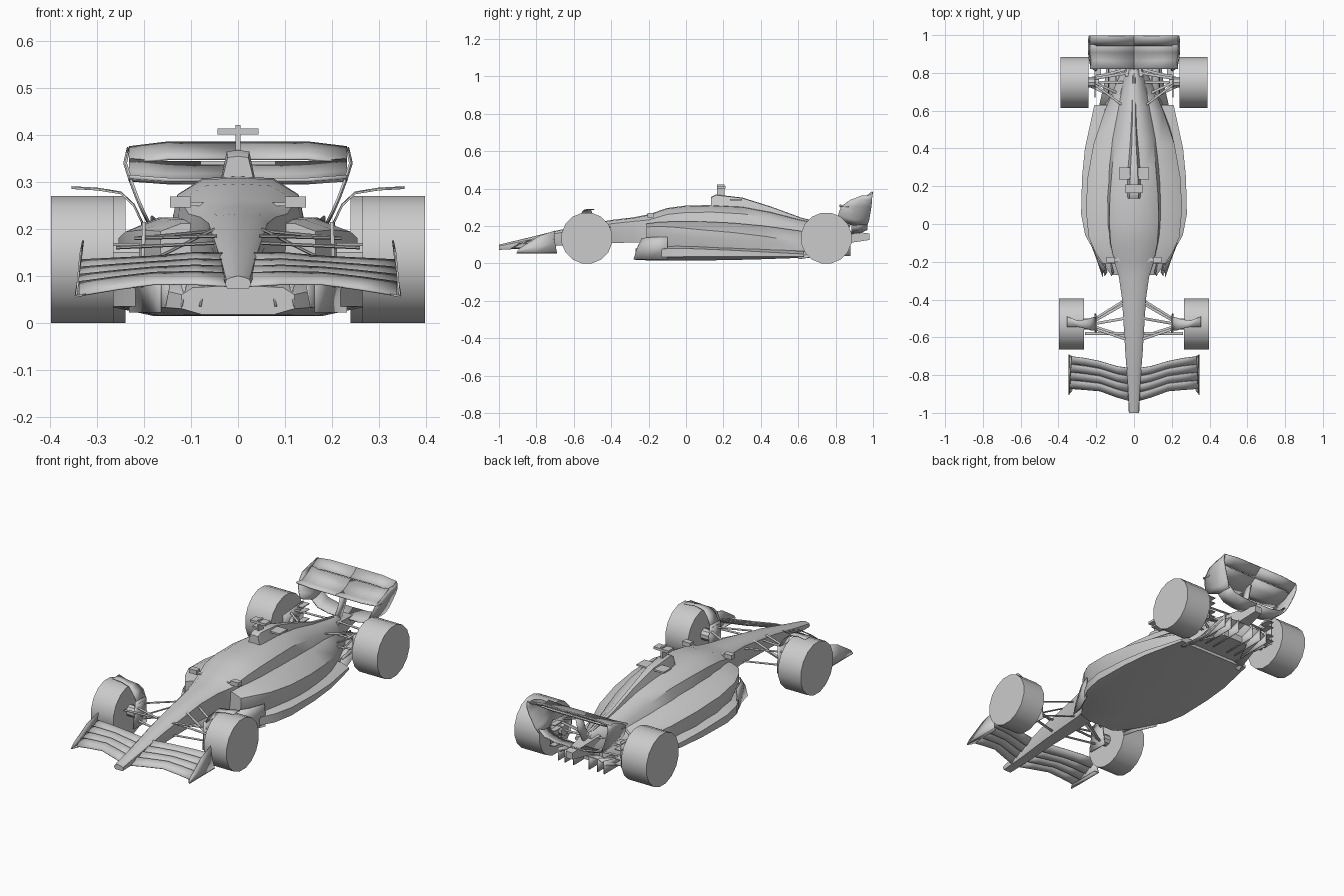
import bpy, bmesh, math


def make(name, verts, faces, mirror=False, thick=0, angle=35):
    me = bpy.data.meshes.new(name)
    me.from_pydata(verts, [], faces)
    bm = bmesh.new()
    bm.from_mesh(me)
    bmesh.ops.recalc_face_normals(bm, faces=bm.faces)
    bm.to_mesh(me)
    bm.free()
    for p in me.polygons:
        p.use_smooth = True
    me.set_sharp_from_angle(angle=math.radians(angle))
    ob = bpy.data.objects.new(name, me)
    bpy.context.collection.objects.link(ob)
    if thick:
        m = ob.modifiers.new("thickness", 'SOLIDIFY')
        m.thickness, m.offset = thick, 0
    if mirror:
        m = ob.modifiers.new("mirror", 'MIRROR')
        m.use_mirror_merge = False
    return ob


def loft(name, rings, mirror=False, angle=35):
    n = len(rings[0])
    faces = [(i*n + j, i*n + (j+1) % n, (i+1)*n + (j+1) % n, (i+1)*n + j)
             for i in range(len(rings)-1) for j in range(n)]
    faces += [tuple(range(n)), tuple(range(len(rings)*n - n, len(rings)*n))]
    return make(name, [p for r in rings for p in r], faces, mirror, 0, angle)


def sheet(name, rows, thick=0.004, mirror=True):
    n = len(rows[0])
    faces = [(i*n + j, i*n + j+1, (i+1)*n + j+1, (i+1)*n + j)
             for i in range(len(rows)-1) for j in range(n-1)]
    return make(name, [p for r in rows for p in r], faces, mirror, thick)


def section(y, half):
    """Full ring from a half outline running top centre to bottom centre."""
    return [(x, y, z) for x, z in half] + [(-x, y, z) for x, z in half[-2:0:-1]]


def box(name, x0, x1, y0, y1, z0, z1, mirror=False):
    loft(name, [[(x, y0, z0), (x, y1, z0), (x, y1, z1), (x, y0, z1)] for x in (x0, x1)], mirror)


def disc(x, y, z, r, n=16, squash=1.0):
    a = [(k + .5)*2*math.pi/n for k in range(n)]
    return [(x, y + r*math.cos(t), z + r*squash*math.sin(t)) for t in a]


def rod(name, a, b, r=0.008, squash=0.5):
    loft(name, [disc(*a, r, 8, squash), disc(*b, r, 8, squash)], True)


# Nose, cockpit and engine cover: y, top width/height, shoulder, bottom
body = [
    (-1.00, .016, .100, .025, .092, .022, .072),
    (-.85, .024, .136, .033, .123, .026, .080),
    (-.68, .033, .178, .046, .163, .032, .095),
    (-.40, .045, .232, .063, .212, .042, .108),
    (-.28, .060, .246, .080, .225, .060, .112),
    (-.20, .070, .262, .105, .232, .100, .110),
    (-.10, .068, .296, .124, .262, .130, .080),
    (.00, .075, .309, .130, .272, .160, .060),
    (.14, .075, .312, .128, .274, .170, .050),
    (.30, .060, .304, .115, .265, .170, .050),
    (.45, .045, .276, .100, .240, .150, .050),
    (.62, .030, .232, .075, .190, .110, .050),
    (.75, .022, .208, .050, .170, .075, .060),
    (.83, .016, .195, .032, .165, .040, .090)]
loft("main_body", [section(y, [(0, zt), (wt, zt - .004), (wm, zm),
                               (wm*.5 + wb*.5 + .004, (zm + zb)/2), (wb, zb), (0, zb)])
                   for y, wt, zt, wm, zm, wb, zb in body], angle=40)

# Air intake flowing back into the spine
spine = [(.135, .036, .022, .355), (.16, .036, .024, .368), (.30, .034, .018, .352),
         (.45, .028, .010, .305), (.62, .020, .008, .243), (.80, .012, .006, .203)]
loft("air_intake_spine", [section(y, [(0, zt), (wt, zt - .003), (wb, zt - .06), (0, zt - .08)])
                          for y, wb, wt, zt in spine])

# Side pods: y, shoulder x/z, outer x/z, undercut x
pods = [(-.21, .12, .212, .165, .195, .130), (-.15, .14, .220, .205, .198, .160),
        (-.07, .16, .224, .240, .194, .195), (.08, .17, .224, .255, .180, .220),
        (.25, .16, .216, .245, .165, .225), (.42, .135, .200, .215, .145, .205),
        (.60, .095, .175, .155, .115, .165), (.72, .065, .150, .105, .100, .115),
        (.80, .040, .130, .070, .100, .075)]
loft("side_pods", [section(y, [(0, zi), (xi, zi), (xo, zo), (xo, zo - .045), (xu, .045), (0, .045)])
                   for y, xi, zi, xo, zo, xu in pods], angle=40)

# Floor: y, half width, edge top, edge bottom, underside
floor = [(-.27, .120, .060, .030, .018), (-.19, .185, .075, .035, .016), (-.06, .258, .080, .035, .015),
         (.05, .280, .078, .036, .015), (.25, .275, .070, .036, .018), (.40, .260, .062, .036, .022),
         (.63, .210, .050, .036, .030)]
loft("floor", [section(y, [(0, zt + .02), (w*.8, zt + .015), (w, zt), (w, ze), (w*.65, zb), (0, zb)])
               for y, w, zt, ze, zb in floor])

# Diffuser with vertical strakes
sheet("diffuser", [[(x*k, y, z + dz) for x, dz in ((0, 0), (.7, 0), (1, -.02))]
                   for y, k, z in ((.60, .19, .045), (.75, .155, .065), (.87, .14, .105))], .006)
for i, x in enumerate((.045, .095, .135)):
    sheet(f"diffuser_strake_{i}", [[(x, .68, .04), (x, .68, .065)], [(x, .88, .04), (x, .88, .11)]])

# Floor inlet fences
for i, x in enumerate((.08, .12, .155)):
    sheet(f"inlet_fence_{i}", [[(x, -.275, .035), (x - .012, -.255, .10)],
                               [(x + .025, -.13, .035), (x + .02, -.13, .11)]])
sheet("inlet_side_vane", [[(.165, -.28, .022), (.165, -.26, .085), (.150, -.235, .135)],
                          [(.185, -.20, .022), (.195, -.19, .09), (.195, -.18, .14)],
                          [(.23, -.10, .022), (.23, -.10, .09), (.225, -.10, .14)]])

# Wheels, axles and suspension arms
for pos, y, x0, x1 in (("front", -.53, .265, .398), ("rear", .75, .24, .388)):
    r = .135/math.cos(math.pi/16)
    loft(f"{pos}_wheel", [disc(x0, y, .135, r), disc(x1, y, .135, r)], True)
    loft(f"{pos}_axle", [disc(x0 - .055, y, .14, .03, 10), disc(x0 + .01, y, .14, .03, 10)], True)
arms = {"front_upper_arm_a": ((.045, -.61, .185), (.22, -.55, .180)),
        "front_upper_arm_b": ((.06, -.41, .195), (.22, -.51, .180)),
        "front_lower_arm_a": ((.035, -.60, .115), (.22, -.54, .105)),
        "front_lower_arm_b": ((.045, -.42, .120), (.22, -.52, .105)),
        "front_push_rod": ((.05, -.50, .200), (.22, -.53, .115)),
        "front_track_rod": ((.045, -.58, .170), (.26, -.58, .160)),
        "rear_upper_arm_a": ((.05, .62, .190), (.21, .74, .190)),
        "rear_upper_arm_b": ((.03, .80, .180), (.21, .77, .190)),
        "rear_lower_arm_a": ((.08, .66, .120), (.23, .73, .105)),
        "rear_lower_arm_b": ((.04, .82, .120), (.23, .77, .105)),
        "rear_pull_rod": ((.06, .68, .110), (.21, .75, .180)),
        "drive_shaft": ((.03, .75, .140), (.25, .75, .140))}
for name, (a, b) in arms.items():
    rod(name, a, b)

# Brake duct plates and the winglets over the front wheels
sheet("front_brake_duct", [[(.205, -.585, .075), (.200, -.57, .215)],
                           [(.205, -.475, .075), (.200, -.49, .215)]], .008)
sheet("front_wheel_winglet", [[(x, y0, z), (x, y1, z + .002)] for x, z, y0, y1 in
                              ((.198, .20, -.56, -.49), (.222, .25, -.565, -.495), (.25, .276, -.555, -.505),
                               (.30, .284, -.545, -.51), (.355, .287, -.545, -.49))])
sheet("rear_brake_duct", [[(.208, .67, .10), (.205, .67, .20)], [(.208, .84, .08), (.205, .84, .215)]])
for i, z in enumerate((.09, .12, .17, .20)):
    box(f"rear_duct_winglet_{i}", .175, .21, .79, .85, z, z + .004, True)

# Front wing: four stacked elements between nose and end plates
span = [(.02, -.938, -.765, .084, .140), (.09, -.918, -.755, .088, .142), (.18, -.885, -.728, .088, .134),
        (.26, -.878, -.712, .077, .130), (.338, -.872, -.702, .064, .126)]
for i in range(4):
    rows = []
    for x, y0, y1, z0, z1 in span:
        row = []
        for f in (0, .5, 1):
            t = (i + f*1.04)/4
            row.append((x, y0 + (y1 - y0)*t, z0 + (z1 - z0)*t + .010*f - .006 + .003*(f == 1)))
        rows.append(row)
    sheet(f"front_wing_element_{i}", rows)
sheet("front_wing_end_plate", [[(.345, -.905, .058), (.343, -.90, .068), (.342, -.89, .08)],
                               [(.346, -.80, .058), (.341, -.80, .09), (.336, -.79, .145)],
                               [(.344, -.69, .058), (.338, -.70, .11), (.330, -.70, .175)]])
sheet("front_wing_foot_plate", [[(.325, -.88, .060), (.347, -.905, .056)],
                                [(.325, -.70, .060), (.347, -.69, .056)]])

# Rear wing: main plane, flap, end plates and lower beam
wing = [(0, 0), (.15, 0), (.232, 1)]
sheet("rear_wing_main_plane", [[(x, y, z + .006*e) for y, z in
                                ((.82, .305), (.865, .299), (.91, .314), (.95, .341))] for x, e in wing], .008)
sheet("rear_wing_flap", [[(x, y, z - .010*e) for y, z in
                          ((.945, .349), (.97, .362), (.997, .384))] for x, e in wing], .006)
sheet("rear_wing_end_plate", [[(x, y0, z), (x + .003, (y0 + y1)/2, z), (x, y1, z + dz)] for x, z, y0, y1, dz in
                              ((.234, .362, .94, .997, .012), (.239, .340, .88, .995, 0),
                               (.228, .305, .83, .992, 0), (.213, .265, .815, .985, 0),
                               (.200, .235, .81, .98, 0), (.185, .205, .89, .97, 0))], .005)
sheet("rear_beam_wing", [[(x, .885, z), (x, .93, z + .003), (x, .97, z + .022)] for x, z in
                         ((0, .160), (.09, .162), (.15, .175), (.185, .205))], .006)
sheet("rear_wing_pylon", [[(0, .80, .17), (0, .86, .17)], [(0, .85, .24), (0, .90, .24)],
                          [(0, .87, .30), (0, .92, .315)]], .012, False)
loft("rear_crash_structure", [section(y, [(0, zt), (w, zt), (w, zb), (0, zb)]) for y, w, zt, zb in
                              ((.78, .045, .185, .09), (.88, .032, .172, .11), (.98, .02, .160, .125))])

# Mirrors, roof camera and small intake winglets
box("mirror", .10, .145, -.205, -.175, .246, .269, True)
box("mirror_stalk", .07, .102, -.20, -.18, .249, .256, True)
box("camera_post", -.005, .005, .165, .205, .35, .421)
box("camera_bar", -.044, .044, .165, .21, .401, .414)
box("intake_winglet", .02, .08, .235, .30, .336, .345, True)
